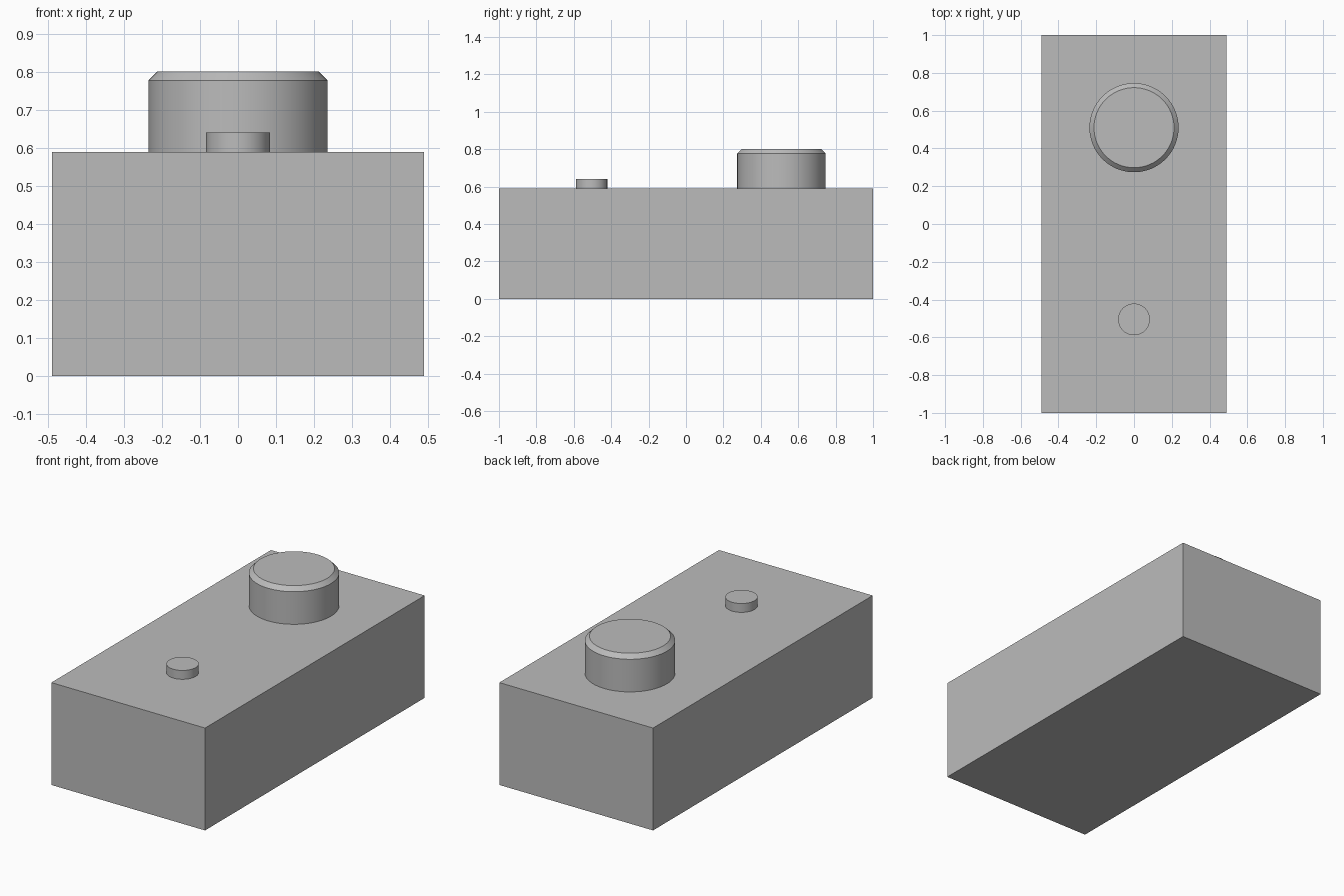
import bpy
import bmesh
import math

cube = bpy.data.objects.get("Cube")
if cube:
    bpy.data.objects.remove(cube, do_unlink=True)

# Single plain grey finish
grey = bpy.data.materials.new("plain_grey")
grey.use_nodes = True
colour = (0.5, 0.5, 0.5, 1.0)
grey.diffuse_color = colour
grey.node_tree.nodes["Principled BSDF"].inputs["Base Color"].default_value = colour

BODY_TOP = 0.59


def finish(name, bm, location):
    mesh = bpy.data.meshes.new(name)
    bm.to_mesh(mesh)
    bm.free()
    mesh.materials.append(grey)
    obj = bpy.data.objects.new(name, mesh)
    obj.location = location
    bpy.context.collection.objects.link(obj)
    return obj


def round_part(name, radius, height, y, chamfer=0.0):
    """Upright cylinder standing on the body, with an optional top chamfer."""
    bm = bmesh.new()
    bmesh.ops.create_cone(bm, cap_ends=True, segments=64,
                          radius1=radius, radius2=radius, depth=height)
    if chamfer:
        rim = [e for e in bm.edges if all(v.co.z > 0 for v in e.verts)]
        bmesh.ops.bevel(bm, geom=rim, offset=chamfer, segments=1, affect='EDGES')
    obj = finish(name, bm, (0, y, BODY_TOP + height / 2))
    bpy.ops.object.select_all(action='DESELECT')
    obj.select_set(True)
    bpy.context.view_layer.objects.active = obj
    bpy.ops.object.shade_smooth_by_angle(angle=math.radians(30))


# Box body
bm = bmesh.new()
bmesh.ops.create_cube(bm, size=1)
bmesh.ops.scale(bm, vec=(0.98, 2, BODY_TOP), verts=bm.verts)
finish("body", bm, (0, 0, BODY_TOP / 2))

# Large chamfered knob at the back, small button at the front
round_part("knob", 0.236, 0.212, 0.51, chamfer=0.024)
round_part("button", 0.084, 0.051, -0.505)
